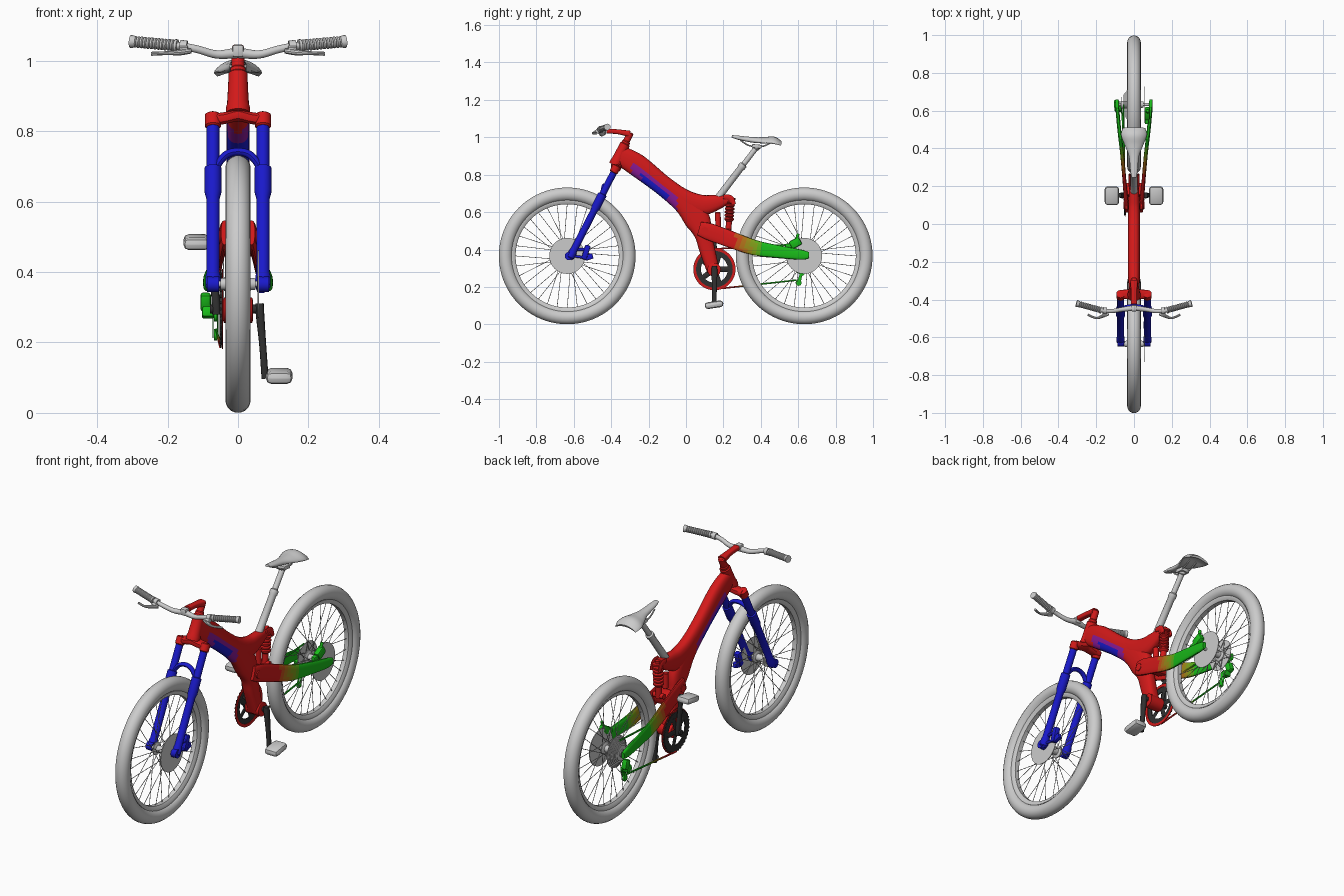
import bpy, bmesh, math
from mathutils import Vector as V, Matrix


def mat(name, r, g, b):
    m = bpy.data.materials.new(name)
    m.diffuse_color = (r, g, b, 1)
    return m


RED, BLUE, GREEN = mat("red", .65, .01, .01), mat("blue", .01, .01, .6), mat("green", .01, .5, .01)
PURPLE, DARK = mat("purple", .25, .01, .3), mat("dark", .03, .03, .03)
BLEND = [mat(f"blend_{i}", .65 * (1 - i / 6), .5 * i / 6, .01) for i in range(1, 6)]
FADE = [RED] + BLEND + [GREEN]


def fade(c):
    return max(0, min(6, int((c.y - .24) / .19 * 7)))


def obj(name, bm, mats=(), pick=None):
    bmesh.ops.recalc_face_normals(bm, faces=bm.faces[:])
    if pick:
        for f in bm.faces:
            f.material_index = pick(f.calc_center_median())
    me = bpy.data.meshes.new(name)
    bm.to_mesh(me)
    bm.free()
    for m in mats:
        me.materials.append(m)
    o = bpy.data.objects.new(name, me)
    bpy.context.collection.objects.link(o)
    bpy.ops.object.select_all(action='DESELECT')
    o.select_set(True)
    bpy.context.view_layer.objects.active = o
    bpy.ops.object.shade_smooth_by_angle(angle=math.radians(35))
    return o


def skin(bm, rings, close=False):
    rings = [[bm.verts.new(p) for p in r] for r in rings]
    n = len(rings[0])
    pairs = list(zip(rings, rings[1:])) + ([(rings[-1], rings[0])] if close else [])
    for a, b in pairs:
        for i in range(n):
            j = (i + 1) % n
            bm.faces.new((a[i], a[j], b[j], b[i]))
    if not close:
        bm.faces.new(rings[0])
        bm.faces.new(rings[-1])


def turn(bm, p, d, prof, n=20, close=False):
    """Turned shape: prof holds (distance along axis, radius)."""
    p, d = V(p), V(d).normalized()
    a = d.orthogonal().normalized()
    b = d.cross(a)
    ang = [2 * math.pi * i / n for i in range(n)]
    skin(bm, [[p + d * t + (a * math.cos(k) + b * math.sin(k)) * r for k in ang] for t, r in prof], close)


def rod(bm, p, q, r, n=12):
    turn(bm, p, V(q) - V(p), [(0, r), ((V(q) - V(p)).length, r)], n)


def loft(bm, secs, n=16, side=(1, 0, 0), power=1.0, sub=5):
    """Smooth sweep through (x, y, z, half width along side, half height)."""
    s = [secs[0]] + list(secs) + [secs[-1]]
    pts = []
    for k in range(1, len(s) - 2):
        for j in range(sub):
            t = j / sub
            pts.append([.5 * (2 * b + (c - a) * t + (2 * a - 5 * b + 4 * c - d) * t * t
                              + (3 * b - a - 3 * c + d) * t ** 3)
                        for a, b, c, d in zip(s[k - 1], s[k], s[k + 1], s[k + 2])])
    pts.append(list(secs[-1]))
    rings = []
    for i, q in enumerate(pts):
        T = (V(pts[min(i + 1, len(pts) - 1)][:3]) - V(pts[max(i - 1, 0)][:3])).normalized()
        N = T.cross(V(side)).normalized()
        S = N.cross(T)
        ring = []
        for m in range(n):
            c, w = math.cos(2 * math.pi * m / n), math.sin(2 * math.pi * m / n)
            c, w = (math.copysign(abs(v) ** power, v) for v in (c, w))
            ring.append(V(q[:3]) + S * c * q[3] + N * w * q[4])
        rings.append(ring)
    skin(bm, rings)


def box(bm, c, size, rx=0, bev=.004):
    M = Matrix.Translation(c) @ Matrix.Rotation(rx, 4, 'X') @ Matrix.Diagonal((*size, 1))
    vs = bmesh.ops.create_cube(bm, size=1, matrix=M)['verts']
    es = list({e for v in vs for e in v.link_edges})
    bmesh.ops.bevel(bm, geom=es, offset=bev, segments=2, affect='EDGES', profile=.5)


X = (1, 0, 0)
new = bmesh.new

# Wheels: tyre, rim, hub, spokes, brake disc
for tag, cy in (("front", -.635), ("rear", .632)):
    c = V((0, cy, .366))
    bm = new()
    turn(bm, c, X, [(.036 * math.cos(a), .329 + .037 * math.sin(a))
                    for a in [math.pi * i / 9 for i in range(18)]], 80, True)
    obj(tag + "_tyre", bm)
    bm = new()
    turn(bm, c, X, [(-.021, .298), (-.021, .29), (-.012, .276), (.012, .276), (.021, .29), (.021, .298)], 80, True)
    obj(tag + "_rim", bm)
    bm = new()
    turn(bm, c, X, [(-.085, .008), (-.05, .008), (-.05, .016), (-.034, .018), (-.034, .033), (-.029, .033), (-.024, .018),
                    (.024, .018), (.029, .033), (.034, .033), (.034, .018), (.05, .016), (.05, .008), (.085, .008)], 24)
    obj(tag + "_hub", bm)
    bm = new()
    for i in range(32):
        a = 2 * math.pi * i / 32
        b = a + (.75 if i % 4 < 2 else -.75)
        sx = .031 if i % 2 else -.031
        rod(bm, c + V((sx, .03 * math.cos(b), .03 * math.sin(b))),
            c + V((0, .278 * math.cos(a), .278 * math.sin(a))), .0016, 5)
    obj(tag + "_spokes", bm)
    bm = new()
    turn(bm, c, X, [(.055, .096), (.059, .096)], 48)
    obj(tag + "_brake_disc", bm)

# Fork legs, arch and axle lugs
top, bot = V((0, -.372, .84)), V((0, -.618, .362))
down = bot - top
bm = new()
for sx in (.071, -.071):
    turn(bm, top + V((sx, 0, 0)), down, [(0, .018), (.16, .018), (.163, .024), (.24, .024), (.26, .019),
                                         (.5, .019), (.51, .022), (.54, .022), (.55, .014)], 24)
    turn(bm, (sx - .017, -.626, .365), X, [(0, .022), (.034, .022)], 20)
loft(bm, [(-.068, -.452, .675, .012, .01), (-.06, -.447, .70, .012, .01), (-.035, -.44, .732, .013, .011),
          (0, -.437, .742, .013, .011), (.035, -.44, .732, .013, .011), (.06, -.447, .70, .012, .01),
          (.068, -.452, .675, .012, .01)], 12, (0, 1, 0))
obj("fork_legs", bm, [BLUE])
bm = new()
box(bm, (.066, -.535, .385), (.03, .03, .08), -.3, .008)
box(bm, (.066, -.52, .36), (.02, .045, .03), .3)
rod(bm, (.07, -.60, .40), (.07, -.53, .40), .008)
rod(bm, (.07, -.60, .365), (.07, -.53, .355), .007)
obj("front_brake_caliper", bm, [BLUE])

# Fork crown and head tube
bm = new()
loft(bm, [(-.075, -.372, .832, .022, .018), (-.035, -.372, .838, .026, .017), (0, -.372, .846, .03, .018),
          (.035, -.372, .838, .026, .017), (.075, -.372, .832, .022, .018)], 14, (0, 1, 0), .7)
for sx in (.071, -.071):
    turn(bm, top + V((sx, .004, .01)), down, [(0, .015), (.005, .023), (.04, .023), (.044, .018)])
obj("fork_crown", bm, [RED])
steer = V((0, .43, .9))
bm = new()
turn(bm, (0, -.38, .85), steer, [(0, .034), (.02, .034), (.03, .031), (.09, .028), (.125, .027), (.13, .022),
                                 (.14, .022), (.145, .018), (.19, .018), (.195, .012)], 24)
obj("head_tube", bm, [RED])

# Frame: main beam, seat arm, bottom bracket arm
def frame_tint(c):
    d = c.z - (.645 - .785 * c.y)
    if -.29 < c.y < -.05 and -.2 < d < 0:
        return 2 if -.24 < c.y < -.1 and d < -.02 else 1
    return 0


bm = new()
loft(bm, [(0, -.36, .908, .028, .05), (0, -.265, .853, .032, .06), (0, -.13, .748, .032, .054), (0, -.01, .65, .032, .06),
          (0, .06, .56, .033, .068), (0, .092, .48, .033, .047), (0, .113, .40, .032, .042), (0, .146, .285, .034, .034)],
     24, X, .75, 7)
loft(bm, [(0, -.09, .725, .03, .045), (0, 0, .662, .032, .055), (0, .08, .638, .031, .055), (0, .15, .648, .028, .044),
          (0, .235, .672, .022, .02)], 20, X, .75)
obj("frame", bm, [RED, PURPLE, BLUE], frame_tint)
bm = new()
turn(bm, (0, .15, .292), X, [(-.042, .03), (-.04, .036), (.04, .036), (.042, .03)], 24)
for sx in (-.05, .05):
    turn(bm, (sx, .10, .50), X, [(-.006, .02), (.006, .02)], 20)
obj("bracket_shell_and_pivots", bm, [RED])

# Swingarm, fading red to green
bm = new()
for s in (1, -1):
    loft(bm, [(.038 * s, .07, .512, .010, .036), (.042 * s, .12, .497, .012, .045), (.049 * s, .21, .465, .010, .045),
              (.062 * s, .36, .412, .010, .041), (.078 * s, .5, .388, .010, .033), (.088 * s, .61, .373, .010, .027),
              (.09 * s, .657, .368, .009, .018)], 20, X, .75, 7)
box(bm, (0, .18, .475), (.09, .07, .05), -.3, .01)
obj("swingarm", bm, FADE, fade)
bm = new()
box(bm, (.07, .585, .435), (.03, .06, .045), .5, .008)
box(bm, (.068, .555, .42), (.022, .05, .025), .1)
rod(bm, (.072, .59, .45), (.072, .60, .485), .008)
obj("rear_brake_caliper", bm, [GREEN])

# Rear shock with spring coils and reservoir
bm = new()
coil = [(0, .012), (.012, .012), (.012, .027), (.022, .027)]
for i in range(6):
    coil += [(.026 + i * .018, .019), (.031 + i * .018, .026), (.038 + i * .018, .026)]
turn(bm, (0, .238, .688), (0, -.06, -1), coil + [(.138, .016), (.20, .016)], 20)
turn(bm, (0, .17, .60), (0, .03, -1), [(0, .012), (.004, .015), (.08, .015), (.084, .01)], 16)
for x in (-.024, .024):
    loft(bm, [(x, .2, .682, .006, .012), (x, .238, .675, .006, .016), (x, .258, .64, .006, .01)], 10)
rod(bm, (-.03, .226, .5), (.03, .226, .5), .014)
obj("rear_shock", bm, [RED])

# Seat post and saddle
bm = new()
turn(bm, (0, .17, .675), (0, .195, .255), [(0, .019), (.2, .018), (.205, .021), (.225, .021), (.23, .014),
                                          (.33, .014), (.335, .018), (.35, .018)], 20)
obj("seat_post", bm)
bm = new()
loft(bm, [(0, .245, 1.006, .012, .006), (0, .28, .998, .019, .011), (0, .36, .986, .027, .015), (0, .42, .985, .05, .016),
          (0, .47, .99, .068, .014), (0, .508, .974, .06, .006)], 24, X, .9)
for v in bm.verts:
    v.co.z -= 5 * v.co.x ** 2
for x in (-.02, .02):
    loft(bm, [(x, .29, .985, .004, .004), (x, .34, .955, .004, .004), (x, .41, .952, .004, .004),
              (x, .46, .975, .004, .004)], 8)
box(bm, (0, .378, .952), (.05, .05, .02), -.1)
obj("saddle", bm)

# Stem, handlebar, grips and brake levers
bm = new()
loft(bm, [(0, -.425, 1.034, .017, .013), (0, -.36, 1.029, .016, .013), (0, -.30, 1.018, .021, .017)], 16, X, .6)
obj("stem", bm, [RED])
bm = new()
half = [(.06, -.452, 1.018, .012, .012), (.12, -.461, 1.034, .011, .011), (.18, -.455, 1.044, .011, .011),
        (.30, -.422, 1.055, .011, .011)]
loft(bm, [(-a, b, c, d, e) for a, b, c, d, e in half[::-1]] + [(0, -.446, 1.022, .015, .015)] + half, 14, (0, 1, 0))
box(bm, (0, -.446, 1.028), (.034, .034, .036), 0, .008)
obj("handlebar", bm)
bm = new()
ribs = [(0, .018), (.008, .018)]
for i in range(12):
    ribs += [(.010 + i * .01, .013), (.013 + i * .01, .0165), (.018 + i * .01, .0165)]
for s in (1, -1):
    turn(bm, (.172 * s, -.457, 1.043), (.133 * s, .036, .012), ribs + [(.131, .018), (.139, .018)], 16)
obj("grips", bm)
bm = new()
for s in (1, -1):
    loft(bm, [(.135 * s, -.475, 1.028, .009, .008), (.165 * s, -.487, 1.024, .009, .009), (.2 * s, -.498, 1.022, .006, .006),
              (.245 * s, -.48, 1.02, .006, .006)], 10, (0, 1, 0))
    rod(bm, (.145 * s, -.46, 1.04), (.165 * s, -.458, 1.042), .018)
    box(bm, (.155 * s, -.472, 1.032), (.025, .03, .022), .3)
obj("brake_levers", bm)

# Cranks, chainring with spider, pedals
bb = V((0, .152, .295))
bm = new()
rod(bm, bb + V((-.08, 0, 0)), bb + V((.07, 0, 0)), .013)
for s, up in ((1, -1), (-1, 1)):
    loft(bm, [(.061 * s, .152, .295 - .016 * up, .012, .014), (.063 * s, .152, .295 + .02 * up, .012, .016),
              (.07 * s, .152, .295 + .1 * up, .010, .013), (.077 * s, .152, .295 + .198 * up, .010, .012)], 14, X, .7)
obj("cranks", bm, [DARK])
bm = new()
turn(bm, bb, X, [(-.052, .072), (-.052, .104), (-.046, .104), (-.046, .072)], 48, True)
for i in range(5):
    a = 2 * math.pi * i / 5
    loft(bm, [(-.049, *(bb + V((0, r * math.cos(a), r * math.sin(a)))).yz, .004, .014) for r in (.01, .045, .08)], 8)
for i in range(36):
    a = 2 * math.pi * i / 36
    box(bm, bb + V((-.049, .106 * math.cos(a), .106 * math.sin(a))), (.004, .009, .009), a, .001)
obj("chainring", bm, [DARK])
bm = new()
turn(bm, bb, X, [(-.045, .098), (-.045, .113), (-.042, .113), (-.042, .098)], 48, True)
obj("chain_guard", bm, [RED])
bm = new()
for s, z in ((1, .105), (-1, .485)):
    box(bm, (.117 * s, .15, z), (.076, .1, .036), .15, .016)
    rod(bm, (.07 * s, .152, z), (.11 * s, .152, z), .008)
obj("pedals", bm)

# Cassette, chain and derailleur
bm = new()
for i in range(7):
    turn(bm, (-.036 - i * .005, .632, .366), X, [(-.001, .082 - i * .007), (.0012, .082 - i * .007)], 32)
rod(bm, (-.034, .632, .366), (-.072, .632, .366), .02)
obj("cassette", bm)
bm = new()
for a, b in (((-.05, .152, .188), (-.062, .59, .236)), ((-.05, .152, .403), (-.055, .632, .43))):
    loft(bm, [(*V(a).lerp(V(b), i / 8), .004, .005) for i in range(9)], 6)
obj("chain", bm, FADE, fade)
bm = new()
box(bm, (-.092, .635, .315), (.03, .035, .05), .3, .008)
box(bm, (-.085, .615, .285), (.035, .04, .03), -.2, .006)
for x in (-.071, -.057):
    loft(bm, [(x, .62, .285, .002, .012), (x, .612, .255, .002, .008), (x, .60, .215, .002, .012)], 8)
for y, z in ((.62, .275), (.602, .222)):
    turn(bm, (-.068, y, z), X, [(0, .016), (.008, .016)], 14)
obj("derailleur", bm, [GREEN])
